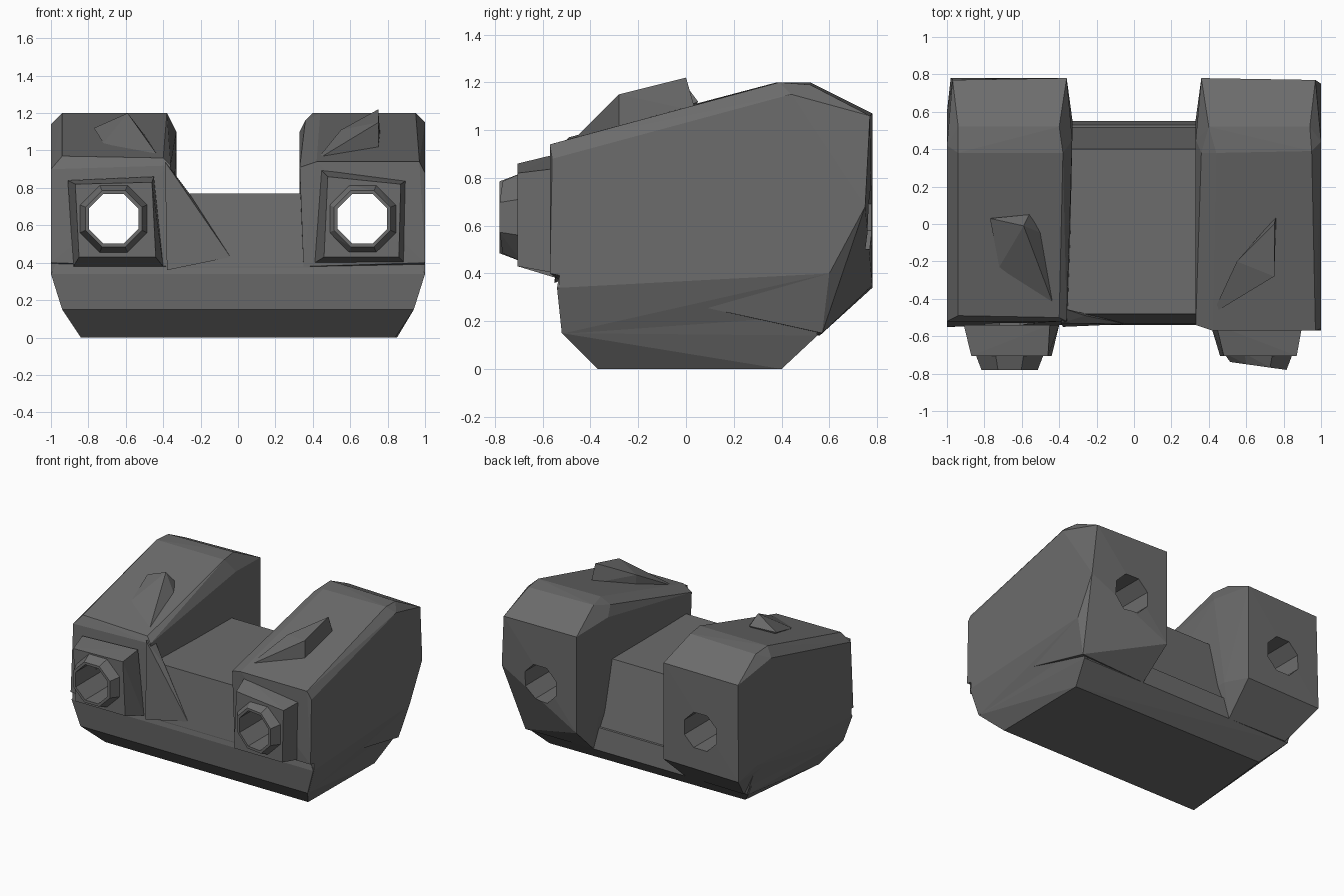
import bpy, bmesh, math

if "Cube" in bpy.data.objects:
    bpy.data.objects.remove(bpy.data.objects["Cube"], do_unlink=True)

GREY = 0.15
mat = bpy.data.materials.new("dark grey")
mat.use_nodes = True
mat.diffuse_color = (GREY, GREY, GREY, 1)
mat.node_tree.nodes["Principled BSDF"].inputs["Base Color"].default_value = (GREY, GREY, GREY, 1)


def hull(name, points):
    """Faceted convex solid around a few corner points."""
    bm = bmesh.new()
    for p in points:
        bm.verts.new(p)
    res = bmesh.ops.convex_hull(bm, input=bm.verts)
    loose = {g for g in res["geom_interior"] + res["geom_unused"]
             if isinstance(g, bmesh.types.BMVert) and g.is_valid}
    bmesh.ops.delete(bm, geom=list(loose), context="VERTS")
    bmesh.ops.dissolve_limit(bm, angle_limit=math.radians(1), verts=bm.verts, edges=bm.edges)
    bmesh.ops.recalc_face_normals(bm, faces=bm.faces)
    mesh = bpy.data.meshes.new(name)
    bm.to_mesh(mesh)
    bm.free()
    mesh.materials.append(mat)
    obj = bpy.data.objects.new(name, mesh)
    bpy.context.collection.objects.link(obj)
    return obj


def octagon(cx, cz, radius, y):
    return [(cx + radius * math.cos(math.pi * (i + 0.5) / 4), y,
             cz + radius * math.sin(math.pi * (i + 0.5) / 4)) for i in range(8)]


def mirrored(points, side):
    return [(side * x, y, z) for x, y, z in points]


def both(points):
    return mirrored(points, 1) + mirrored(points, -1)


def bore(target, cutter):
    mod = target.modifiers.new("bore", "BOOLEAN")
    mod.operation = "DIFFERENCE"
    mod.solver = "EXACT"
    mod.object = cutter
    bpy.context.view_layer.objects.active = target
    bpy.ops.object.modifier_apply(modifier=mod.name)


# Lower hull
hull("lower_hull", both([
    (0.97, -0.53, 0.40), (1.0, -0.54, 0.34), (0.95, 0.53, 0.30),
    (0.94, -0.52, 0.15), (0.90, 0.55, 0.14), (0.84, -0.37, 0)])
    + [(0.85, 0.40, 0), (-0.77, 0.40, 0.01)])

# Bridge between the two pods, with a sloping web at its front corner
profile = [(-0.52, 0.2), (-0.535, 0.38), (-0.48, 0.77), (0.40, 0.77), (0.50, 0.32), (0.54, 0.2)]
hull("bridge", both([(0.4, y, z) for y, z in profile]))
hull("bridge_web", [(-0.39, -0.53, 0.94), (-0.26, -0.49, 0.77), (-0.04, -0.535, 0.43),
                    (-0.38, -0.55, 0.36), (-0.38, -0.45, 0.93), (-0.38, -0.45, 0.4)])

# Pods with bored nozzles; the corners differ a little from side to side
pod = [
    (0.35, -0.54, 0.38), (0.33, 0.45, 1.1), (0.40, 0.52, 1.2), (0.94, 0.52, 1.19),
    (0.36, 0.78, 1.07), (0.97, 0.77, 1.06), (0.36, 0.78, 0.35), (0.33, 0.56, 0.40),
    (0.38, 0.55, 0.14), (1.0, 0.6, 0.40)]
corners = {
    1: [(1.0, -0.57, 0.40), (0.33, -0.54, 0.91), (0.42, -0.57, 0.94), (0.97, -0.57, 0.94),
        (1.0, -0.56, 0.88), (0.93, 0.57, 0.15), (1.0, 0.75, 0.68),
        (0.36, 0.38, 1.16), (0.44, 0.38, 1.2), (0.95, 0.39, 1.2), (1.0, 0.44, 1.15)],
    -1: [(1.0, -0.55, 0.40), (0.36, -0.52, 0.92), (0.40, -0.50, 0.96), (0.94, -0.49, 0.97),
         (1.0, -0.52, 0.90), (0.87, 0.56, 0.14), (0.98, 0.78, 0.34),
         (0.38, 0.38, 1.2), (0.94, 0.38, 1.2), (1.0, 0.42, 1.14)]}
frames = {
    1: [(0.44, -0.54, 0.90), (0.90, -0.54, 0.84), (0.89, -0.54, 0.40), (0.41, -0.54, 0.40),
        (0.48, -0.705, 0.86), (0.87, -0.705, 0.82), (0.86, -0.705, 0.43), (0.46, -0.705, 0.43)],
    -1: [(0.91, -0.54, 0.84), (0.45, -0.54, 0.86), (0.40, -0.54, 0.38), (0.88, -0.54, 0.38),
         (0.87, -0.705, 0.82), (0.46, -0.705, 0.83), (0.44, -0.705, 0.43), (0.85, -0.705, 0.43)]}
# Skirt that closes each pod's flank down onto the lower hull
skirt = [(x, y, z) for x in (0, 0.4) for y, z in ((-0.53, 0.34), (-0.53, 0.41))]
skirt = [(0.6 + x, y, z) for x, y, z in skirt] + [
    (0.94, -0.51, 0.15), (0.89, 0.55, 0.14), (1.0, 0.6, 0.40), (0.6, 0.6, 0.40), (0.6, 0.5, 0.2)]

for side, label in ((1, "left"), (-1, "right")):
    cx, cz = side * 0.665, 0.635
    hull(label + "_skirt", mirrored(skirt, side))
    body = hull(label + "_pod", mirrored(pod + corners[side], side))
    frame = hull(label + "_nozzle_frame", mirrored(frames[side], side))
    tip = octagon(cx, cz, 0.163, -0.78)
    if side == 1:  # this rim leans forward on its outer side
        tip = [(x, y + 0.14 * (0.815 - x), z) for x, y, z in tip]
    rim = hull(label + "_nozzle_rim", octagon(cx, cz, 0.2, -0.69) + tip)
    cutter = hull("bore_cutter", octagon(cx, cz, 0.143, -1) + octagon(cx, cz, 0.143, 1))
    for part in (body, frame, rim):
        bore(part, cutter)
    bpy.data.objects.remove(cutter, do_unlink=True)

# Small fins on the pod roofs
hull("left_fin", [(0.75, -0.28, 1.15), (0.75, 0, 1.22), (0.76, 0.04, 1.08), (0.75, -0.28, 0.99),
                  (0.55, -0.2, 1.11), (0.42, -0.48, 0.95), (0.56, -0.2, 1.0)])
hull("right_fin", [(-0.77, 0.03, 1.12), (-0.56, 0.05, 1.12), (-0.59, -0.01, 1.2),
                   (-0.72, -0.23, 1.04), (-0.54, -0.27, 1.04), (-0.49, -0.05, 1.07),
                   (-0.42, -0.46, 0.96), (-0.65, 0, 1.0)])
